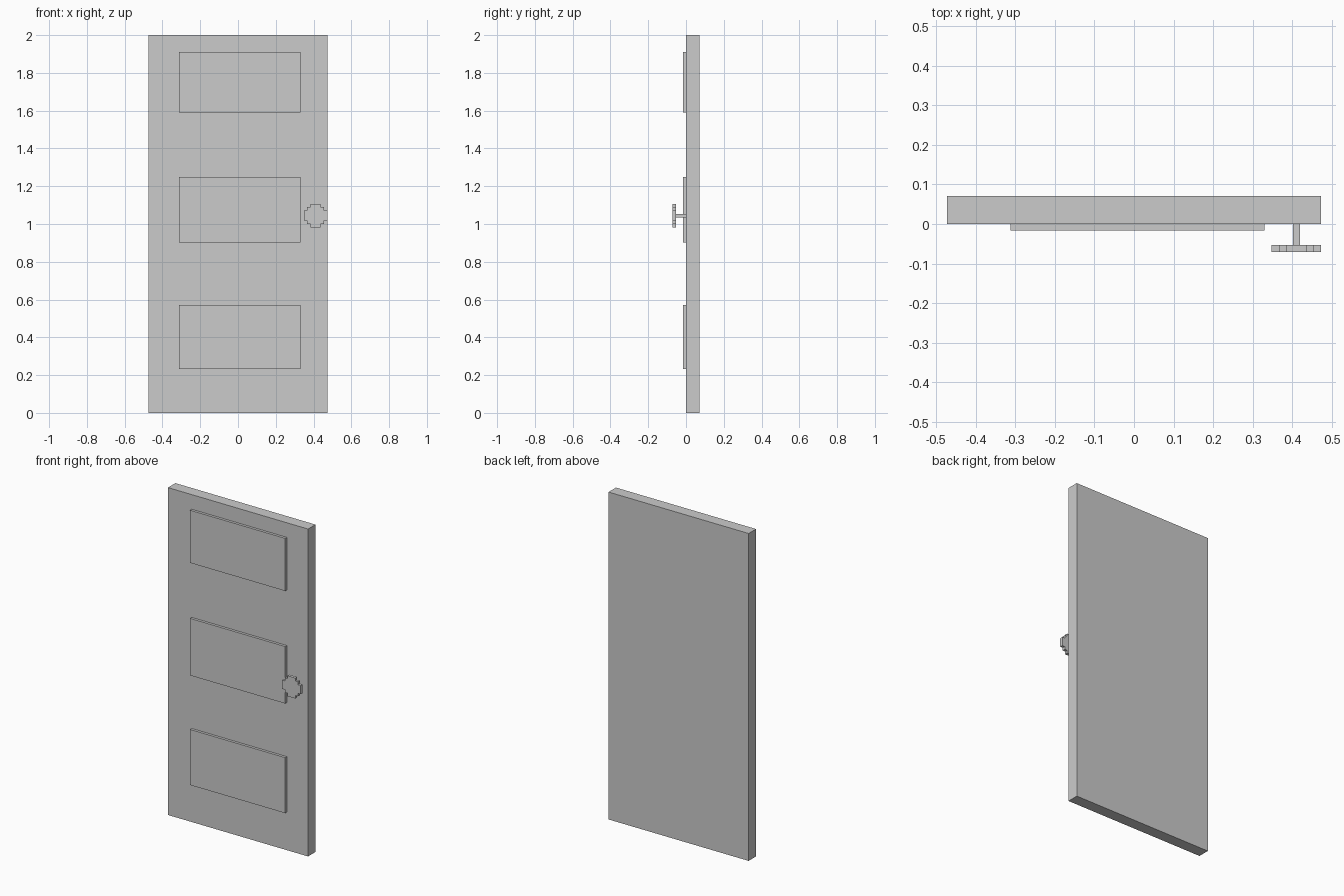
import bpy, bmesh

if "Cube" in bpy.data.objects:
    bpy.data.objects.remove(bpy.data.objects["Cube"])

V = 2 / 112          # block unit shared by every part
LEFT = -26.5         # left edge of the door, in block units


def extrude_profile(name, outline, y0, y1):
    """Extrude an x/z outline (block units) from y0 to y1."""
    bm = bmesh.new()
    face = bm.faces.new([bm.verts.new((x * V, y0 * V, z * V)) for x, z in outline])
    out = bmesh.ops.extrude_face_region(bm, geom=[face])
    verts = [g for g in out["geom"] if isinstance(g, bmesh.types.BMVert)]
    bmesh.ops.translate(bm, verts=verts, vec=(0, (y1 - y0) * V, 0))
    bmesh.ops.recalc_face_normals(bm, faces=bm.faces)
    mesh = bpy.data.meshes.new(name)
    bm.to_mesh(mesh)
    bm.free()
    obj = bpy.data.objects.new(name, mesh)
    bpy.context.collection.objects.link(obj)
    return obj


def box(name, x0, x1, y0, y1, z0, z1):
    return extrude_profile(name, [(x0, z0), (x1, z0), (x1, z1), (x0, z1)], y0, y1)


# Door slab
box("door_slab", LEFT, -LEFT, 0, 4, 0, 112)

# Raised panels on the front
for name, z0, z1 in (("lower", 13, 32), ("middle", 50.5, 70), ("upper", 89, 107)):
    box(name + "_panel", LEFT + 9, -LEFT - 8, -0.9, 0, z0, z1)

# Knob: square stem and a stepped round plate
KX, KZ = 23, 58.5
box("knob_stem", KX - 0.5, KX + 0.5, -3, 0, KZ - 0.5, KZ + 0.5)
quarter = [(3.5, 1.5), (2.5, 1.5), (2.5, 2.5), (1.5, 2.5), (1.5, 3.5)]
outline = []
for _ in range(4):
    outline += [(KX + x, KZ + z) for x, z in quarter]
    quarter = [(-z, x) for x, z in quarter]
extrude_profile("knob_plate", outline, -4, -3)
